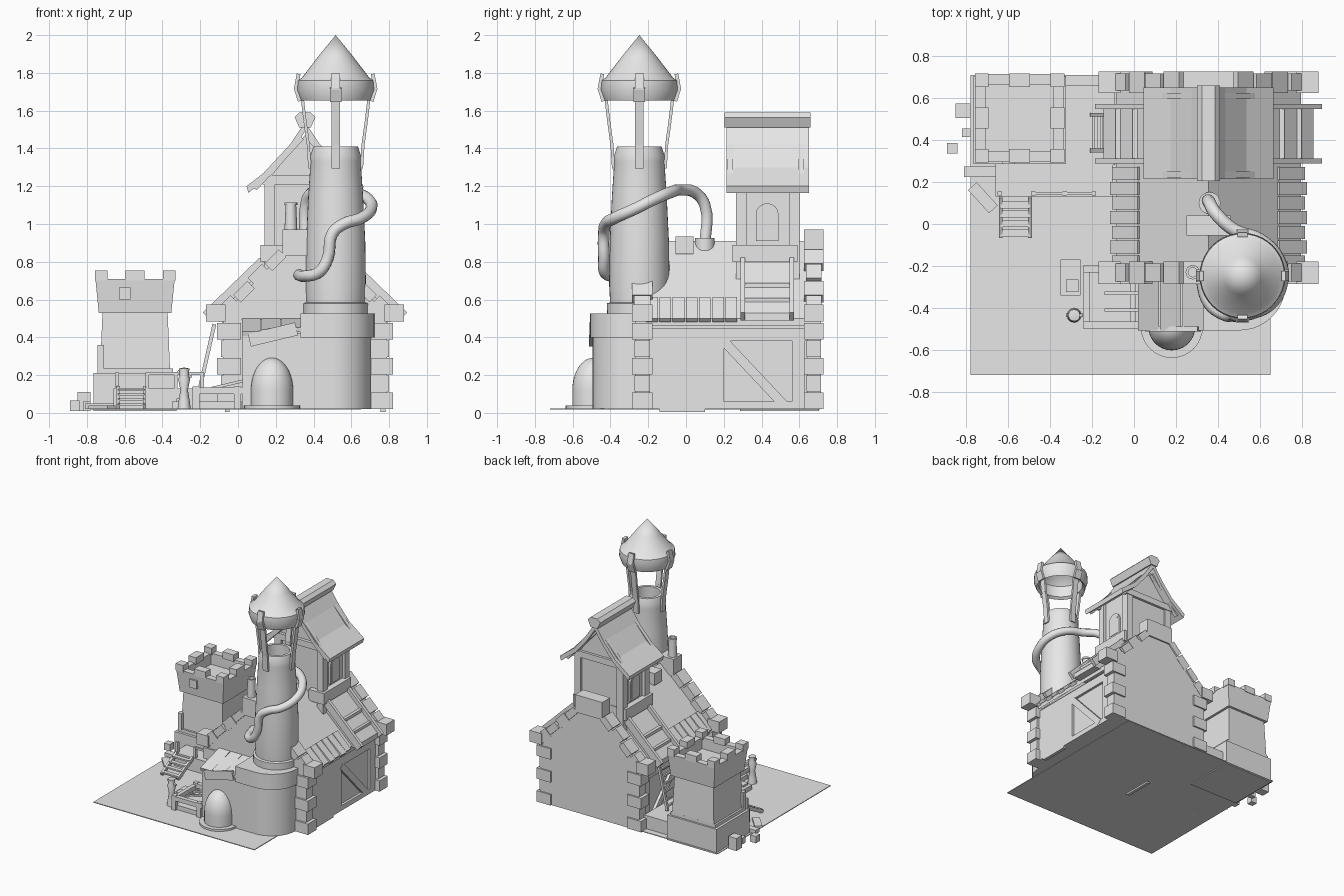
import bpy, bmesh, math
from mathutils import Vector, Matrix

old = bpy.data.objects.get("Cube")
if old:
    bpy.data.objects.remove(old, do_unlink=True)

stone = bpy.data.materials.new("plain_grey")
stone.use_nodes = True
stone.diffuse_color = (0.8, 0.8, 0.8, 1)
stone.node_tree.nodes["Principled BSDF"].inputs["Base Color"].default_value = (0.8, 0.8, 0.8, 1)
MID = 0.355  # centre line of the house


def finish(name, bm, smooth=False):
    bmesh.ops.remove_doubles(bm, verts=bm.verts, dist=0.0001)
    bmesh.ops.recalc_face_normals(bm, faces=bm.faces)
    me = bpy.data.meshes.new(name)
    bm.to_mesh(me)
    bm.free()
    me.materials.append(stone)
    ob = bpy.data.objects.new(name, me)
    bpy.context.collection.objects.link(ob)
    if smooth:
        bpy.ops.object.select_all(action='DESELECT')
        ob.select_set(True)
        bpy.context.view_layer.objects.active = ob
        bpy.ops.object.shade_smooth_by_angle(angle=math.radians(35))
    return ob


def box(name, x, y, z, taper=1.0):
    """Box from three (low, high) ranges; taper scales the top."""
    bm = bmesh.new()
    bmesh.ops.create_cube(bm, size=1)
    for v in bm.verts:
        k = taper if v.co.z > 0 else 1
        v.co = Vector((sum(x) / 2 + v.co.x * k * (x[1] - x[0]),
                       sum(y) / 2 + v.co.y * k * (y[1] - y[0]),
                       sum(z) / 2 + v.co.z * (z[1] - z[0])))
    return finish(name, bm)


def bar(name, a, b, w, h):
    """Squared bar from a to b, w wide sideways and h thick."""
    a, b = Vector(a), Vector(b)
    d = (b - a).normalized()
    side = d.cross(Vector((0, 0, 1)))
    side = side.normalized() if side.length > 0.01 else Vector((0, 1, 0))
    rot = Matrix((d, side, side.cross(d))).transposed()
    bm = bmesh.new()
    bmesh.ops.create_cube(bm, size=1)
    for v in bm.verts:
        v.co = (a + b) / 2 + rot @ Vector((v.co.x * (b - a).length, v.co.y * w, v.co.z * h))
    return finish(name, bm)


def prism(name, pts, lo, hi, axis='y'):
    """Extrude an outline: (x, z) along y, (y, z) along x, (x, y) along z."""
    place = {'y': lambda p, t: (p[0], t, p[1]), 'x': lambda p, t: (t, p[0], p[1]),
             'z': lambda p, t: (p[0], p[1], t)}[axis]
    bm = bmesh.new()
    f = bm.faces.new([bm.verts.new(place(p, lo)) for p in pts])
    ext = bmesh.ops.extrude_face_region(bm, geom=[f])["geom"]
    move = Vector(place((0, 0), hi - lo))
    bmesh.ops.translate(bm, vec=move, verts=[e for e in ext if isinstance(e, bmesh.types.BMVert)])
    return finish(name, bm, axis == 'z')


def lathe(name, c, prof, seg=32, turn=0.0, scale=1.0, smooth=True):
    bm = bmesh.new()
    rings = [[bm.verts.new((c[0] + r * scale * math.cos(turn + i * math.tau / seg),
                            c[1] + r * scale * math.sin(turn + i * math.tau / seg), z))
              for i in range(seg)] for r, z in prof]
    for a, b in zip(rings, rings[1:]):
        for i in range(seg):
            j = (i + 1) % seg
            bm.faces.new((a[i], a[j], b[j], b[i]))
    return finish(name, bm, smooth)


def arch(y0, y1, z0, z1):
    r, m = (y1 - y0) / 2, (y0 + y1) / 2
    return [(y0, z0), (y1, z0)] + [(m + r * math.cos(i * math.pi / 8), z1 - r + r * math.sin(i * math.pi / 8))
                                   for i in range(9)]


def mx(x, s):
    return MID + s * x


# Ground sheet
box("ground", (-0.78, 0.65), (-0.72, 0.71), (0.018, 0.024))

# House body with pitched roof
prism("house_body", [(-0.05, 0.02), (0.76, 0.02), (0.76, 0.47), (MID, 0.88), (-0.05, 0.47)], -0.2, 0.65)
for s, side in ((-1, "left"), (1, "right")):
    prism(side + "_roof", [(mx(0, s), 0.91), (mx(0.44, s), 0.5), (mx(0.44, s), 0.46), (mx(0, s), 0.87)], -0.19, 0.64)
    # Timber frame on the side wall
    x = (min(mx(0.40, s), mx(0.425, s)), max(mx(0.40, s), mx(0.425, s)))
    for y0, y1 in ((-0.19, -0.14), (0.1, 0.2), (0.56, 0.63)):
        box(side + "_post", x, (y0, y1), (0.02, 0.42))
    box(side + "_top_beam", x, (-0.19, 0.64), (0.38, 0.45))
    box(side + "_sill_beam", x, (-0.19, 0.64), (0.02, 0.06))
    bar(side + "_brace", (mx(0.412, s), 0.2, 0.38), (mx(0.412, s), 0.52, 0.04), 0.03, 0.05)
    box(side + "_wall_panel", x, (-0.14, 0.1), (0.005, 0.4))
    for i in range(7):
        y = -0.18 + i * 0.07
        bar(side + "_eave_plank", (mx(0.33, s), y, 0.605), (mx(0.45 + 0.01 * (i % 2), s), y, 0.49), 0.062, 0.025)
    # Dormer roof with battens and curved side boards
    prism(side + "_dormer", [(mx(0.2, s), 0.82), (mx(0.5, s), 0.53), (mx(0.5, s), 0.49),
                             (mx(0.38, s), 0.49), (mx(0.2, s), 0.66)], 0.31, 0.55)
    for y in (0.3, 0.56):
        bar(side + "_dormer_edge", (mx(0.22, s), y, 0.80), (mx(0.52, s), y, 0.51), 0.025, 0.06)
    for k in (0.35, 0.43):
        box(side + "_dormer_batten", (mx(k, s) - 0.012, mx(k, s) + 0.012), (0.31, 0.55),
            (0.97 - k - 0.02, 1.037 - k))

# Stone gable walls, quoins and stepped coping
gable = [(-0.08, 0.02), (0.79, 0.02), (0.79, 0.52), (0.46, 0.86), (0.25, 0.86), (-0.08, 0.52)]
for name, y0, y1 in (("front", -0.27, -0.19), ("back", 0.64, 0.715)):
    prism(name + "_gable", gable, y0, y1)
    yr = (y0 - 0.015, y1 + 0.012)
    box(name + "_capstone", (0.235, 0.475), yr, (0.83, 0.97))
    for s in (-1, 1):
        for i in range(5):
            a = 0.34 if i % 2 == 0 else 0.38
            b = 0.465 if i % 2 == 0 else 0.445
            deep = 0.0 if i % 2 == 0 else 0.012
            box(name + "_quoin", sorted((mx(a, s), mx(b, s))), (yr[0] + deep, yr[1] - deep),
                (0.02 + i * 0.092, 0.107 + i * 0.092))
        box(name + "_foot_stone", sorted((mx(0.42, s), mx(0.525, s))), yr, (0.485, 0.575))
        for i in range(4):
            t = 0.12 + i * 0.083
            fat = 0.075 if i % 2 else 0.055
            bar(name + "_coping", (mx(t, s), sum(yr) / 2, 0.965 - t), (mx(t + 0.074, s), sum(yr) / 2, 0.891 - t),
                yr[1] - yr[0] - 0.02 * (i % 2), fat)
lathe("chimney_pipe", (0.28, -0.23), [(0, 0.97), (0.034, 0.97), (0.028, 1.1), (0.034, 1.1), (0.034, 1.115),
                                      (0.022, 1.115), (0.022, 1.04), (0, 1.04)], 16)
box("ridge_plate", (0.25, 0.46), (-0.055, 0.04), (0.84, 0.935))

# Rear cupola with arched windows and flared roof
prism("cupola_wall", [(0.165, 0.5), (0.545, 0.5), (0.545, 1.25), (MID, 1.47), (0.165, 1.25)], 0.285, 0.585)
for x in (0.14, 0.515):
    for y in (0.265, 0.545):
        box("cupola_post", (x, x + 0.055), (y, y + 0.055), (0.6, 1.25))
for y in (0.26, 0.575):
    box("cupola_cross_beam", (0.13, 0.58), (y, y + 0.03), (1.21, 1.26))
for s in (-1, 1):
    box("cupola_sill", sorted((mx(0.1, s), mx(0.235, s))), (0.245, 0.59), (0.8, 0.89))
    win = sorted((mx(0.18, s), mx(0.205, s)))
    prism("window_surround", arch(0.37, 0.49, 0.91, 1.11), *win, axis='x')
    prism("window_pane", arch(0.385, 0.475, 0.925, 1.095), *sorted((mx(0.2, s), mx(0.209, s))), axis='x')
    top = [(0, 1.54), (0.08, 1.42), (0.18, 1.30), (0.31, 1.20)]
    prism("cupola_roof", [(mx(a, s), z) for a, z in top] + [(mx(a - 0.01, s), z - 0.035) for a, z in top[::-1]],
          0.215, 0.65)
    for y in (0.235, 0.61):
        bar("barge_board", (mx(0.02, s), y, 1.46), (mx(0.27, s), y, 1.19), 0.03, 0.035)
prism("ridge_cap", [(0.3, 1.565), (0.325, 1.59), (0.385, 1.59), (0.41, 1.565), (0.385, 1.51), (0.325, 1.51)],
      0.205, 0.66)


# Rounded front annex and collar
def rounded(x0, x1, y, r):
    arc = [(x1 - r + r * math.sin(i * math.pi / 20), y + r - r * math.cos(i * math.pi / 20)) for i in range(11)]
    return [(x0, -0.2), (x0, y)] + arc + [(x1, -0.2)]


prism("annex_wall", rounded(0.025, 0.705, -0.495, 0.21), 0.02, 0.42, 'z')
prism("annex_collar", rounded(0.33, 0.722, -0.507, 0.22), 0.40, 0.525, 'z')
for i in range(3):
    x = 0.02 + i * 0.105
    bar("annex_roof_plank", (x + 0.05, -0.505, 0.42 + i * 0.01), (x + 0.05, -0.26, 0.49), 0.1, 0.025)
bar("slanted_lintel", (0.06, -0.5, 0.385), (0.31, -0.5, 0.445), 0.025, 0.07)

# Domed oven door
lathe("oven_dome", (0.18, -0.49), [(0.112, 0.03)] + [(0.112 * math.cos(i * math.pi / 20),
                                                      0.12 + 0.172 * math.sin(i * math.pi / 20)) for i in range(11)])
lathe("oven_step", (0.18, -0.49), [(0, 0.02), (0.148, 0.02), (0.148, 0.04), (0, 0.04)])

# Round tower, lantern posts and pointed roof
C = (0.517, -0.247)
lathe("tower_shaft", C, [(0.17, 0.5), (0.172, 0.58), (0.155, 0.585), (0.16, 0.68), (0.157, 0.9), (0.145, 1.15),
                         (0.133, 1.33), (0.135, 1.36), (0.118, 1.41), (0.095, 1.41), (0.095, 1.3), (0, 1.3)], 40)
lathe("tower_roof", C, [(0.165, 1.67), (0.185, 1.655), (0.205, 1.71), (0.2, 1.76), (0.178, 1.775), (0.09, 1.89),
                        (0, 2.0), (0, 1.96), (0.165, 1.76), (0.165, 1.67)], 40)
for i in range(4):
    d = Vector((math.cos(i * math.pi / 2), math.sin(i * math.pi / 2), 0))
    at = lambda r, z: Vector((C[0], C[1], z)) + d * r
    path = [at(0.137, 1.295), at(0.145, 1.42), at(0.163, 1.55), at(0.178, 1.68)]
    for a, b in zip(path, path[1:]):
        bar("lantern_post", a, b, 0.045, 0.016)
    bar("roof_clip_lower", at(0.19, 1.65), at(0.212, 1.72), 0.06, 0.02)
    bar("roof_clip_upper", at(0.212, 1.71), at(0.196, 1.795), 0.048, 0.02)

# Winding pipe
curve = bpy.data.curves.new("winding_pipe", 'CURVE')
curve.dimensions = '3D'
curve.bevel_depth = 0.031
curve.bevel_resolution = 3
curve.resolution_u = 5
curve.use_fill_caps = True
route = [(.36, .10, .88), (.36, .10, 1.1), (.39, .05, 1.165), (.48, -.03, 1.18), (.6, -.075, 1.17),
         (.69, -.17, 1.13), (.705, -.27, 1.08), (.65, -.38, 1.03), (.56, -.425, 1.0), (.5, -.435, .95),
         (.475, -.435, .82), (.43, -.43, .745), (.36, -.38, .725), (.32, -.25, .73)]
sp = curve.splines.new('BEZIER')
sp.bezier_points.add(len(route) - 1)
for p, co in zip(sp.bezier_points, route):
    p.co = co
    p.handle_left_type = p.handle_right_type = 'AUTO'
curve.materials.append(stone)
bpy.context.collection.objects.link(bpy.data.objects.new("winding_pipe", curve))
lathe("pipe_flange", (0.36, 0.10), [(0, 0.86), (0.052, 0.86), (0.052, 0.925), (0, 0.925)], 20)

# Small square keep with battlements
K = (-0.545, 0.505)
sq = dict(seg=4, turn=math.pi / 4, scale=math.sqrt(2), smooth=False)
box("keep_plinth", (-0.765, -0.325), (0.285, 0.705), (0.01, 0.21))
box("keep_plinth_top", (-0.745, -0.345), (0.305, 0.69), (0.21, 0.235))
lathe("keep_shaft", K, [(0, 0.23), (0.185, 0.23), (0.172, 0.54), (0, 0.54)], **sq)
lathe("keep_parapet", K, [(0, 0.53), (0.192, 0.53), (0.21, 0.71), (0.16, 0.71), (0.16, 0.62), (0, 0.62)], **sq)
for i in (-1, 0, 1):
    for j in (-1, 0, 1):
        if i or j:
            x, y = K[0] + i * 0.18, K[1] + j * 0.18
            wx, wy = (0.033 if i else 0.05), (0.033 if j else 0.05)
            box("merlon", (x - wx, x + wx), (y - wy, y + wy), (0.7, 0.755))
box("keep_slot_frame", (-0.63, -0.57), (0.285, 0.31), (0.6, 0.665))
box("keep_corner_stone", (-0.745, -0.71), (0.3, 0.34), (0.23, 0.36))

# Terrace, stairs and railing
box("terrace", (-0.66, -0.1), (0.13, 0.3), (0.02, 0.13))
box("rear_terrace", (-0.33, -0.09), (0.28, 0.66), (0.02, 0.13))
for x in (-0.635, -0.495):
    bar("stair_stringer", (x, -0.06, 0.03), (x, 0.13, 0.13), 0.018, 0.03)
for i in range(4):
    box("stair_tread", (-0.635, -0.495), (-0.06 + i * 0.045, -0.025 + i * 0.045), (0.04 + i * 0.025, 0.052 + i * 0.025))
for x in (-0.64, -0.48, -0.33, -0.19):
    box("rail_post", (x - 0.01, x + 0.01), (0.135, 0.155), (0.12, 0.215))
box("rail", (-0.48, -0.18), (0.137, 0.153), (0.2, 0.217))
for x, y, r, h in ((-0.815, 0.54, 0.035, 0.11), (-0.865, 0.36, 0.025, 0.065), (-0.8, 0.435, 0.02, 0.06)):
    box("loose_stone", (x - r, x + r), (y - r, y + r), (0.01, h))
bar("leaning_board", (-0.77, 0.18, 0.03), (-0.67, 0.07, 0.03), 0.055, 0.02)
box("loose_plank", (-0.81, -0.66), (0.225, 0.275), (0.02, 0.05))

# Ladder against the house
for y in (0.35, 0.52):
    bar("ladder_rail", (-0.2, y, 0.14), (-0.125, y, 0.47), 0.018, 0.02)
for i in range(6):
    t = (i + 0.6) / 6
    box("ladder_rung", (-0.207 + 0.075 * t, -0.193 + 0.075 * t), (0.35, 0.52), (0.13 + 0.33 * t, 0.145 + 0.33 * t))

# Yard pen, hatch and hand pump
for y in (-0.5, -0.23):
    box("pen_rail", (-0.24, 0.03), (y, y + 0.035), (0.10, 0.135))
for x in (-0.24, -0.02):
    box("pen_side_rail", (x, x + 0.03), (-0.5, -0.2), (0.09, 0.125))
    for y in (-0.5, -0.23):
        box("pen_post", (x, x + 0.035), (y, y + 0.035), (0.02, 0.14))
box("pen_floor", (-0.22, 0.02), (-0.48, -0.22), (0.02, 0.06))
for y in (-0.41, -0.33):
    bar("pen_pole", (-0.14, y, 0.13), (0.03, y, 0.17), 0.015, 0.015)
box("hatch", (-0.35, -0.255), (-0.34, -0.17), (0.02, 0.06))
box("hatch_lid", (-0.325, -0.265), (-0.325, -0.265), (0.06, 0.075))
lathe("hand_pump", (-0.285, -0.435), [(0, 0.02), (0.035, 0.02), (0.03, 0.06), (0.02, 0.12), (0.032, 0.18),
                                      (0.024, 0.2), (0.028, 0.235), (0, 0.24)], 12)
bar("pump_handle", (-0.32, -0.435, 0.22), (-0.245, -0.435, 0.19), 0.015, 0.015)
